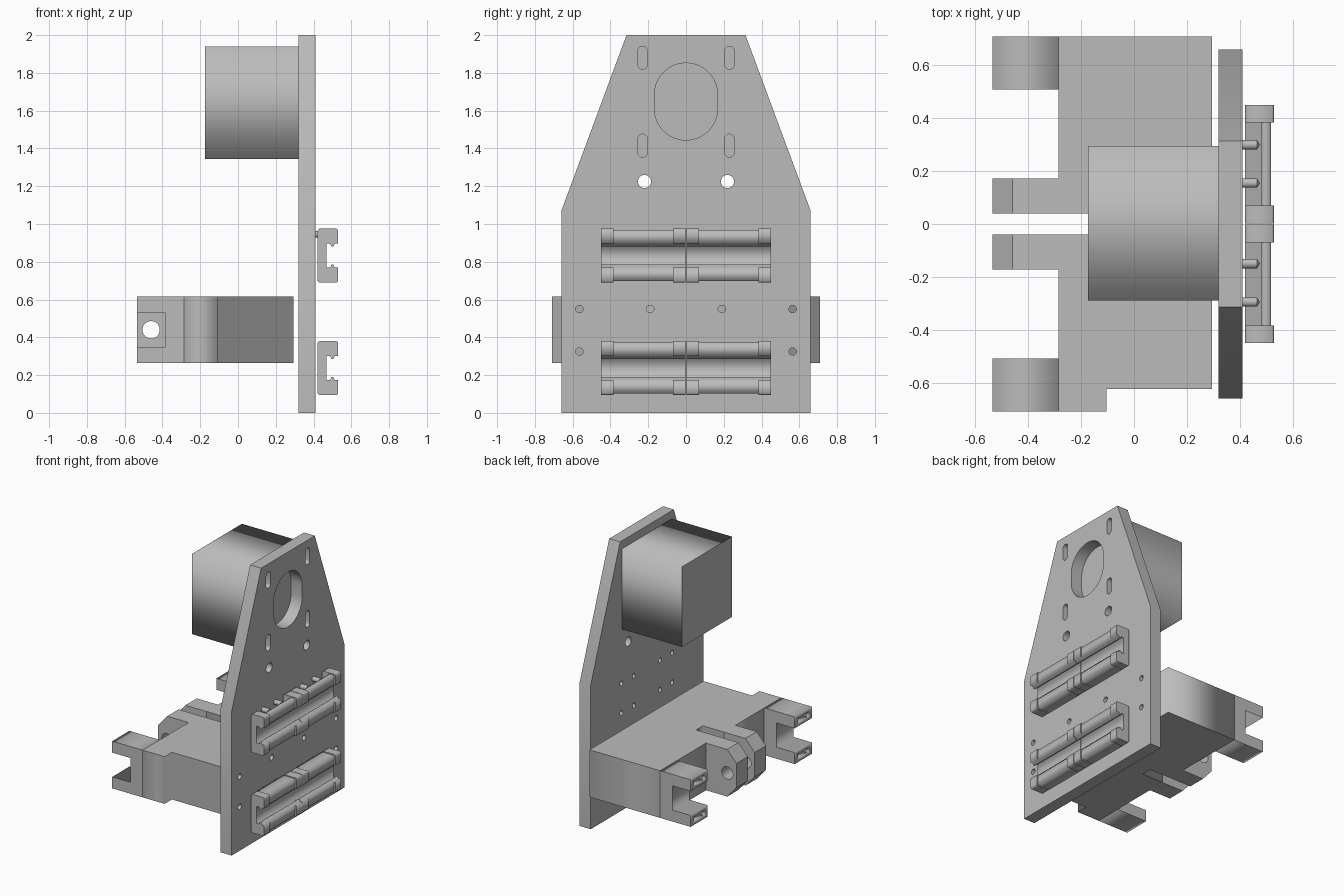
import bpy, bmesh, math
from mathutils import Matrix, Vector

cube = bpy.data.objects.get("Cube")
if cube:
    bpy.data.objects.remove(cube, do_unlink=True)

grey = bpy.data.materials.new("plain_grey")
grey.use_nodes = True
grey.diffuse_color = (0.5, 0.5, 0.5, 1)
grey.node_tree.nodes["Principled BSDF"].inputs["Base Color"].default_value = (0.5, 0.5, 0.5, 1)

# Columns are the world directions of the profile's first axis, second axis and depth
AXES = {"x": ((0, 1, 0), (0, 0, 1), (1, 0, 0)),
        "y": ((1, 0, 0), (0, 0, 1), (0, -1, 0)),
        "z": ((1, 0, 0), (0, 1, 0), (0, 0, 1))}


def prism(name, axis, lo, hi, outline, holes=()):
    """Extrude an outline with holes along an axis from lo to hi."""
    curve = bpy.data.curves.new(name, "CURVE")
    curve.dimensions = "2D"
    curve.fill_mode = "BOTH"
    curve.extrude = (hi - lo) / 2
    for loop in [outline, *holes]:
        spline = curve.splines.new("POLY")
        spline.points.add(len(loop) - 1)
        for point, (u, v) in zip(spline.points, loop):
            point.co = (u, v, 0, 1)
        spline.use_cyclic_u = True
    helper = bpy.data.objects.new(name + "_outline", curve)
    bpy.context.collection.objects.link(helper)
    graph = bpy.context.evaluated_depsgraph_get()
    mesh = bpy.data.meshes.new_from_object(helper.evaluated_get(graph))
    bpy.data.objects.remove(helper, do_unlink=True)
    turn = Matrix(AXES[axis]).transposed().to_4x4()
    middle = Vector([(lo + hi) / 2 if a == axis else 0 for a in "xyz"])
    mesh.transform(Matrix.Translation(middle) @ turn)
    bm = bmesh.new()
    bm.from_mesh(mesh)
    bmesh.ops.remove_doubles(bm, verts=bm.verts, dist=0.0001)
    bmesh.ops.recalc_face_normals(bm, faces=bm.faces)
    bm.to_mesh(mesh)
    bm.free()
    mesh.materials.clear()
    mesh.materials.append(grey)
    obj = bpy.data.objects.new(name, mesh)
    bpy.context.collection.objects.link(obj)
    return obj


def rect(u0, u1, v0, v1):
    return [(u0, v0), (u1, v0), (u1, v1), (u0, v1)]


def slot(u, v, r, half=0.0, n=24):
    """Circle, or an upright slot when half is above zero."""
    pts = []
    for i in range(n):
        a = 2 * math.pi * (i + 0.5) / n
        pts.append((u + r * math.cos(a), v + r * math.sin(a) + math.copysign(half, math.sin(a))))
    return pts


def smooth(obj):
    bpy.ops.object.select_all(action="DESELECT")
    obj.select_set(True)
    bpy.context.view_layer.objects.active = obj
    bpy.ops.object.shade_smooth_by_angle(angle=math.radians(35))


BOLT_Y = (-0.295, -0.15, 0.155, 0.3)

# Mounting plate with motor opening, adjusting slots and bolt holes
holes = [slot(0, 1.648, 0.167, 0.037, 48)]
for s in (-1, 1):
    holes += [slot(s * 0.23, z, 0.025, 0.036) for z in (1.88, 1.415)]
    holes.append(slot(s * 0.22, 1.225, 0.035))
    holes += [slot(s * y, z, 0.02, n=16) for y, z in ((0.565, 0.55), (0.19, 0.55), (0.565, 0.325))]
holes += [slot(y, z, 0.018, n=16) for y in BOLT_Y for z in (0.945, 0.725, 0.35, 0.13)]
right_edge = [(0.66, 0), (0.66, 1.07), (0.315, 2)]
outline = right_edge + [(-y, z) for y, z in reversed(right_edge)]
smooth(prism("mounting_plate", "x", 0.32, 0.41, outline, holes))

# Motor block
prism("motor_block", "x", -0.175, 0.32, rect(-0.29, 0.295, 1.345, 1.94))

# Bracket body with the central slot
body = [(0.295, 0.71), (-0.285, 0.71), (-0.285, 0.04), (-0.11, 0.04), (-0.11, -0.04),
        (-0.285, -0.04), (-0.285, -0.71), (-0.105, -0.71), (-0.105, -0.625), (0.295, -0.625)]
prism("bracket_body", "z", 0.265, 0.615, body)

arm = [(-0.285, 0.265), (-0.285, 0.615), (-0.535, 0.615), (-0.535, 0.53),
       (-0.385, 0.53), (-0.385, 0.35), (-0.535, 0.35), (-0.535, 0.265)]
lug = [(-0.285, 0.265), (-0.285, 0.615), (-0.46, 0.615), (-0.535, 0.53),
       (-0.535, 0.35), (-0.46, 0.265)]
for side, s in (("left", 1), ("right", -1)):
    # Forked outer arm with screw holes in its tips
    lo, hi = sorted((s * 0.51, s * 0.71))
    fork = prism(side + "_fork_arm", "y", -hi, -lo, arm)
    fork.data.transform(Matrix.Translation((0, lo + hi, 0)))
    for y in (0.56, 0.66):
        for z in (0.308, 0.572):
            cutter = prism("screw_hole_cutter", "x", -0.6, -0.46, slot(s * y, z, 0.016, n=12))
            cutter.hide_render = True
            cut = fork.modifiers.new("screw_hole", "BOOLEAN")
            cut.operation = "DIFFERENCE"
            cut.solver = "EXACT"
            cut.object = cutter
            bpy.context.view_layer.objects.active = fork
            bpy.ops.object.modifier_apply(modifier=cut.name)
            bpy.data.objects.remove(cutter, do_unlink=True)
    # Pivot lug with a cross hole
    lo, hi = sorted((s * 0.04, s * 0.173))
    smooth(prism(side + "_pivot_lug", "y", lo, hi, lug, [slot(-0.46, 0.44, 0.046)]))


def channel(c, front):
    """Grooved mouth of a carriage, from the upper lip to the lower lip."""
    half = [(front, 0.063), (0.512, 0.063), (0.505, 0.048), (0.495, 0.048), (0.488, 0.063), (0.468, 0.063)]
    return [(x, c + z) for x, z in half] + [(x, c - z) for x, z in reversed(half)]


# Two pairs of linear bearing carriages
for level, c in (("upper", 0.8325), ("lower", 0.2375)):
    cap = [(0.53, c - 0.135), (0.522, c - 0.1425), (0.43, c - 0.1425), (0.42, c - 0.13),
           (0.42, c + 0.13), (0.43, c + 0.1425), (0.522, c + 0.1425), (0.53, c + 0.135)]
    cap += channel(c, 0.53)
    block = [(0.518, c - 0.135), (0.42, c - 0.135)]
    if level == "upper":
        block += [(0.42, c + 0.085), (0.482, c + 0.085), (0.482, c + 0.135)]
    else:
        block += [(0.42, c + 0.135)]
    block += [(0.518, c + 0.135)] + channel(c, 0.518)
    for side, s in (("left", 1), ("right", -1)):
        for part, a, b, shape in (("inner_cap", 0.002, 0.07, cap),
                                  ("carriage", 0.07, 0.385, block),
                                  ("outer_cap", 0.385, 0.45, cap)):
            lo, hi = sorted((s * a, s * b))
            prism(f"{level}_{side}_{part}", "y", lo, hi, shape)

# Pointed bolts along the top of the upper carriages
for y in BOLT_Y:
    shank = prism("carriage_bolt", "x", 0.40, 0.465, slot(y, 0.945, 0.018, n=16))
    smooth(shank)
    bpy.ops.mesh.primitive_cone_add(vertices=16, radius1=0.018, radius2=0, depth=0.012,
                                    location=(0.471, y, 0.945), rotation=(0, math.pi / 2, 0))
    tip = bpy.context.object
    tip.name = "carriage_bolt_tip"
    tip.data.materials.append(grey)
